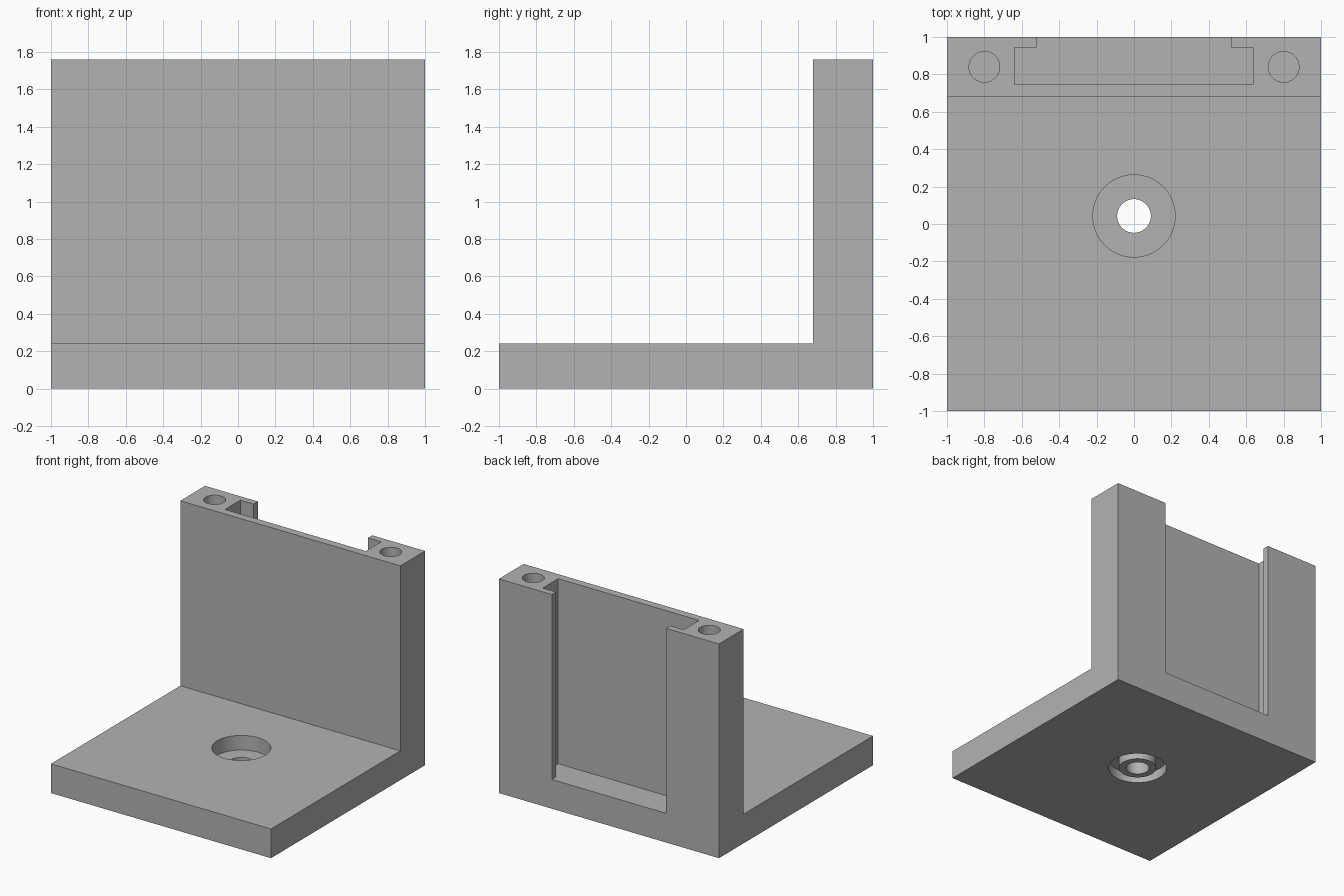
import bpy, bmesh
from math import cos, sin, tau, radians
from mathutils import Vector

cube = bpy.data.objects.get("Cube")
if cube:
    bpy.data.objects.remove(cube, do_unlink=True)

grey = bpy.data.materials.new("plain grey")
grey.use_nodes = True
grey.diffuse_color = (0.45, 0.45, 0.45, 1)
grey.node_tree.nodes["Principled BSDF"].inputs["Base Color"].default_value = grey.diffuse_color


def finish(name, bm):
    bmesh.ops.recalc_face_normals(bm, faces=bm.faces)
    mesh = bpy.data.meshes.new(name)
    bm.to_mesh(mesh)
    bm.free()
    mesh.materials.append(grey)
    obj = bpy.data.objects.new(name, mesh)
    bpy.context.collection.objects.link(obj)
    return obj


def prism(name, points, travel):
    """Extrude a flat outline along a vector."""
    bm = bmesh.new()
    face = bm.faces.new([bm.verts.new(p) for p in points])
    ext = bmesh.ops.extrude_face_region(bm, geom=[face], use_keep_orig=True)
    verts = [g for g in ext["geom"] if isinstance(g, bmesh.types.BMVert)]
    bmesh.ops.translate(bm, verts=verts, vec=Vector(travel))
    return finish(name, bm)


def ring(name, inner, outer, low, high, x, y, sides=64):
    """Round cutter: a disc, or a tube when inner is above zero."""
    bm = bmesh.new()

    def loop(r, z):
        return [bm.verts.new((x + r * cos(tau * i / sides), y + r * sin(tau * i / sides), z))
                for i in range(sides)]

    def bridge(a, b):
        for i in range(sides):
            j = (i + 1) % sides
            bm.faces.new((a[i], a[j], b[j], b[i]))

    base, top = loop(outer, low), loop(outer, high)
    bridge(base, top)
    if inner:
        base_in, top_in = loop(inner, low), loop(inner, high)
        bridge(top, top_in)
        bridge(top_in, base_in)
        bridge(base_in, base)
    else:
        bm.faces.new(base)
        bm.faces.new(top)
    return finish(name, bm)


W, FLOOR, TOP, WALL = 1.0, 0.24, 1.76, 0.68

# L-shaped body: base plate and upright wall
side = [(-W, 0), (W, 0), (W, TOP), (WALL, TOP), (WALL, FLOOR), (-W, FLOOR)]
body = prism("angle_bracket", [(-W, y, z) for y, z in side], (2 * W, 0, 0))

# T-shaped slot open at the back and top
half = [(0.52, 1.1), (0.52, 0.945), (0.64, 0.945), (0.64, 0.745)]
outline = half + [(-x, y) for x, y in reversed(half)]
cutters = [prism("slot_cutter", [(x, y, FLOOR) for x, y in outline], (0, 0, 2))]

# Recessed bolt hole, with a ring groove underneath
HY = 0.043
cutters += [
    ring("recess_cutter", 0, 0.22, 0.12, 0.4, 0, HY),
    ring("bolt_hole_cutter", 0, 0.09, -0.1, 0.3, 0, HY),
    ring("groove_cutter", 0.145, 0.225, -0.1, 0.08, 0, HY),
]

# Screw holes in the top of the wall
for x in (-0.8, 0.8):
    cutters.append(ring("screw_hole_cutter", 0, 0.082, 0.96, 1.9, x, 0.84, 48))

for cutter in cutters:
    cutter.hide_render = True
    mod = body.modifiers.new(cutter.name, "BOOLEAN")
    mod.operation, mod.solver, mod.object = "DIFFERENCE", "EXACT", cutter

# Bake the cuts and drop the cutters
bpy.context.view_layer.update()
baked = bpy.data.meshes.new_from_object(body.evaluated_get(bpy.context.evaluated_depsgraph_get()))
body.modifiers.clear()
body.data = baked
body.data.materials.clear()
body.data.materials.append(grey)
for poly in body.data.polygons:
    poly.material_index = 0
for cutter in cutters:
    bpy.data.objects.remove(cutter, do_unlink=True)

bpy.ops.object.select_all(action="DESELECT")
body.select_set(True)
bpy.context.view_layer.objects.active = body
bpy.ops.object.shade_smooth_by_angle(angle=radians(30))
